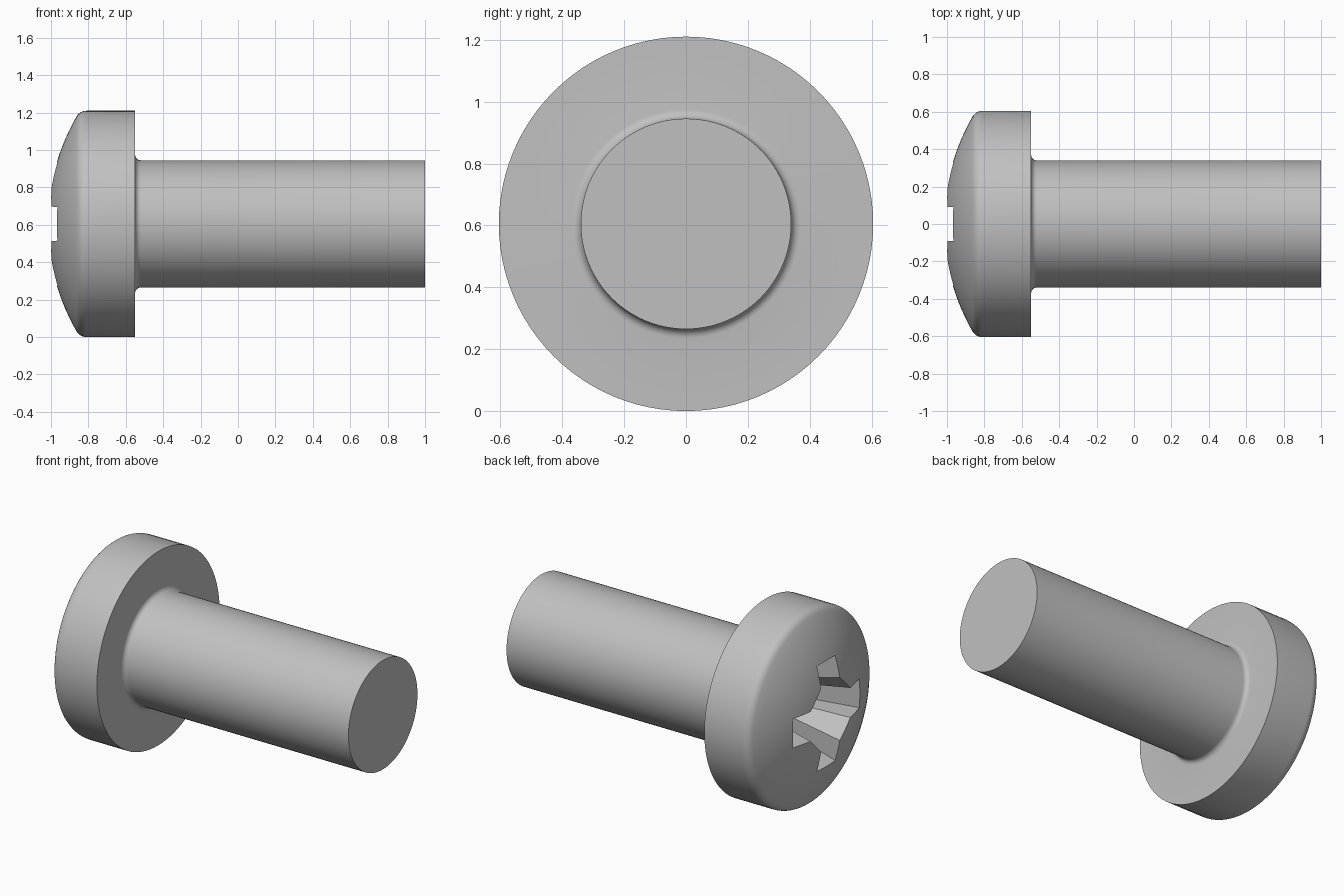
import bpy, bmesh
from math import sin, cos, pi, asin, sqrt, radians
from mathutils import Matrix, Vector

cube = bpy.data.objects.get("Cube")
if cube:
    bpy.data.objects.remove(cube, do_unlink=True)

HEAD_R, SHAFT_R, UNDERSIDE = 0.605, 0.34, -0.55
DOME_R, DOME_C = 1.15, 0.133   # dome sphere radius and its centre on the axis
RIM, NECK = 0.06, 0.03         # fillet radii

steel = bpy.data.materials.new("grey steel")
steel.use_nodes = True
colour = (0.53, 0.53, 0.53, 1)
steel.diffuse_color = colour
steel.node_tree.nodes["Principled BSDF"].inputs["Base Color"].default_value = colour


def make_object(name, bm):
    bmesh.ops.recalc_face_normals(bm, faces=bm.faces)
    mesh = bpy.data.meshes.new(name)
    bm.to_mesh(mesh)
    bm.free()
    mesh.materials.append(steel)
    obj = bpy.data.objects.new(name, mesh)
    bpy.context.collection.objects.link(obj)
    obj.location.z = HEAD_R
    return obj


def arc(cx, cr, radius, start, end, steps):
    """Profile points (x, r); angle 0 points to -x, a quarter turn points outward."""
    angles = [start + (end - start) * i / steps for i in range(steps + 1)]
    return [(cx - radius * cos(a), cr + radius * sin(a)) for a in angles]


# Side profile: dome, rounded rim, flat underside, neck fillet, plain shank
rim_r = HEAD_R - RIM
join = asin(rim_r / (DOME_R - RIM))
rim_x = DOME_C - (DOME_R - RIM) * cos(join)
profile = arc(DOME_C, 0, DOME_R, 0, join, 14)
profile += arc(rim_x, rim_r, RIM, join, pi / 2, 6)[1:]
profile += [(UNDERSIDE, HEAD_R)]
profile += arc(UNDERSIDE + NECK, SHAFT_R + NECK, NECK, 0, -pi / 2, 6)
profile += [(1, SHAFT_R), (1, 0)]

bm = bmesh.new()
verts = [bm.verts.new((x, 0, r)) for x, r in profile]
edges = [bm.edges.new(pair) for pair in zip(verts, verts[1:])]
bmesh.ops.spin(bm, geom=verts + edges, axis=(1, 0, 0), cent=(0, 0, 0),
               angle=2 * pi, steps=96)
bmesh.ops.remove_doubles(bm, verts=bm.verts, dist=1e-5)
screw = make_object("screw_body", bm)

# Tapered cross recess: one arm and chamfered corner, repeated four times
TOP, FLOOR = -0.97, -0.62
mouth = [(0.33, -0.09), (0.33, 0.09), (0.19, 0.09), (0.09, 0.19)]
floor = [(0.20, -0.06), (0.20, 0.06), (0.11, 0.06), (0.06, 0.11)]


def cross_ring(bm, x):
    t = (x - TOP) / (FLOOR - TOP)
    ring = []
    for k in range(4):
        turn = Matrix.Rotation(k * pi / 2, 3, 'X')
        for a, b in zip(mouth, floor):
            y, z = Vector(a).lerp(Vector(b), t)
            ring.append(bm.verts.new(turn @ Vector((x, y, z))))
    return ring


bm = bmesh.new()
outer, inner = cross_ring(bm, -1.1), cross_ring(bm, FLOOR)
tip = bm.verts.new((FLOOR + 0.05, 0, 0))
bm.faces.new(outer)
for i in range(len(outer)):
    j = (i + 1) % len(outer)
    bm.faces.new((outer[i], outer[j], inner[j], inner[i]))
    bm.faces.new((inner[i], inner[j], tip))
cutter = make_object("recess_cutter", bm)
cutter.hide_render = True

cut = screw.modifiers.new("cross recess", 'BOOLEAN')
cut.operation, cut.solver, cut.object = 'DIFFERENCE', 'EXACT', cutter
bpy.ops.object.select_all(action='DESELECT')
bpy.context.view_layer.objects.active = screw
screw.select_set(True)
bpy.ops.object.modifier_apply(modifier=cut.name)
bpy.data.objects.remove(cutter, do_unlink=True)
bpy.ops.object.shade_smooth_by_angle(angle=radians(25))
